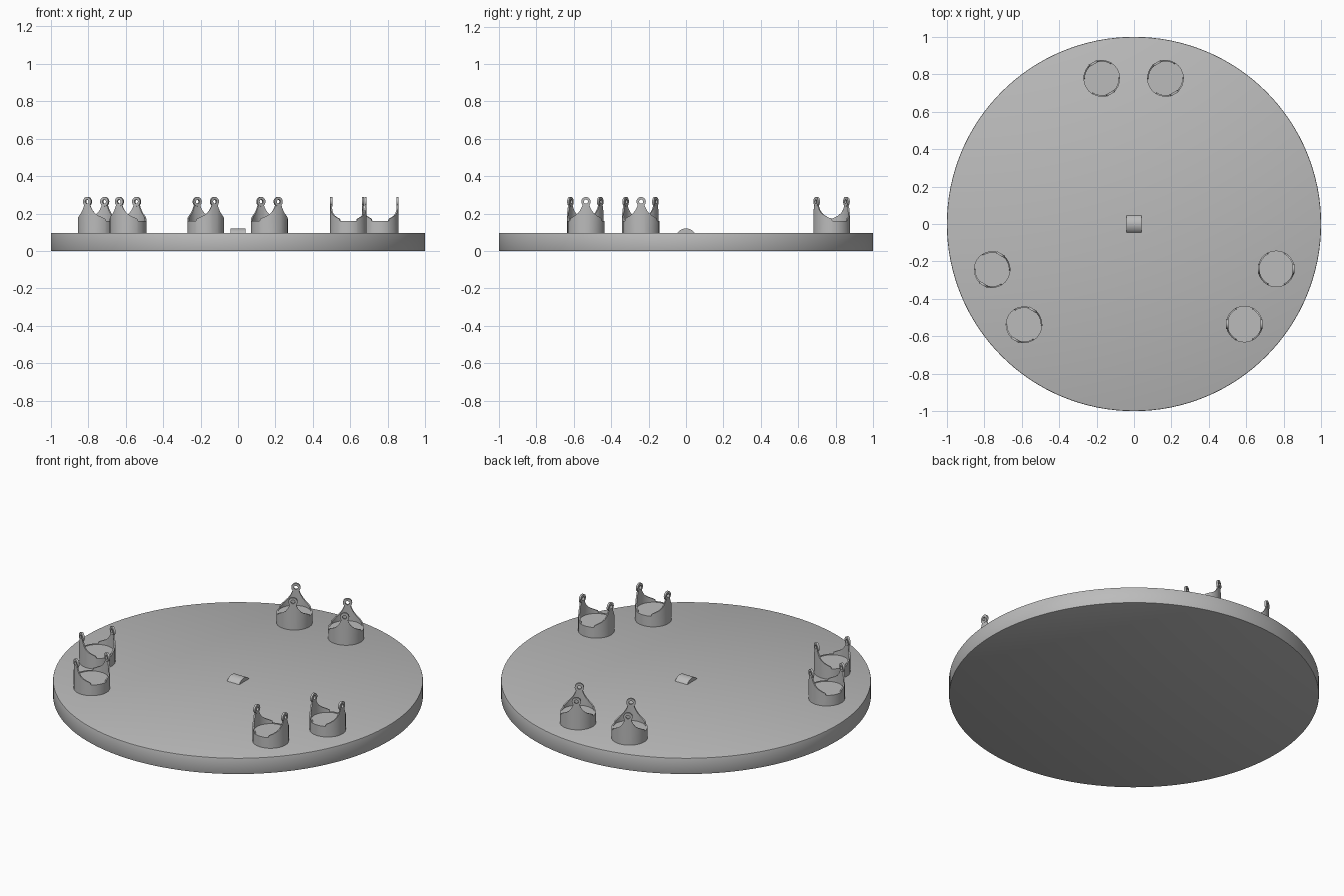
import bpy, bmesh
from math import sin, cos, pi, radians, asin, sqrt
from mathutils import Matrix, Vector

cube = bpy.data.objects.get("Cube")
if cube:
    bpy.data.objects.remove(cube, do_unlink=True)

TOP = 0.097       # upper face of the base disc
R = 0.098         # cup radius

grey = bpy.data.materials.new("plain grey")
grey.use_nodes = True
grey.diffuse_color = (0.5, 0.5, 0.5, 1)
grey.node_tree.nodes["Principled BSDF"].inputs["Base Color"].default_value = (0.5, 0.5, 0.5, 1)


def add_object(name, mesh):
    ob = bpy.data.objects.new(name, mesh)
    bpy.context.collection.objects.link(ob)
    return ob


def finish(name, bm):
    """Turn a bmesh into an object with smooth shading and sharp edges."""
    bmesh.ops.recalc_face_normals(bm, faces=bm.faces)
    mesh = bpy.data.meshes.new(name)
    bm.to_mesh(mesh)
    bm.free()
    mesh.materials.append(grey)
    ob = add_object(name, mesh)
    bpy.ops.object.select_all(action='DESELECT')
    ob.select_set(True)
    bpy.context.view_layer.objects.active = ob
    bpy.ops.object.shade_smooth_by_angle(angle=radians(30))
    return ob


def closed_band(bm, sections):
    """Join closed cross-sections into a closed loop."""
    rows = [[bm.verts.new(p) for p in s] for s in sections]
    for i, a in enumerate(rows):
        b = rows[(i + 1) % len(rows)]
        for j in range(len(a)):
            k = (j + 1) % len(a)
            bm.faces.new((a[j], a[k], b[k], b[j]))


def cylinder(bm, radius, z0, z1, sides):
    bmesh.ops.create_cone(bm, cap_ends=True, segments=sides, radius1=radius,
                          radius2=radius, depth=z1 - z0,
                          matrix=Matrix.Translation((0, 0, (z0 + z1) / 2)))


# Wall height against sideways distance from the ear
EAR = [(0, 0.246), (0.018, 0.246), (0.022, 0.235), (0.03, 0.219), (0.042, 0.203),
       (0.058, 0.19), (0.074, 0.18), (0.085, 0.172), (0.087, 0.16), (R, 0.16)]


def wall_height(s):
    for (s0, h0), (s1, h1) in zip(EAR, EAR[1:]):
        if s <= s1:
            return h0 + (h1 - h0) * (s - s0) / (s1 - s0)
    return EAR[-1][1]


# Base disc
bm = bmesh.new()
cylinder(bm, 1, 0, TOP, 128)
rims = [e for e in bm.edges if abs(e.verts[0].co.z - e.verts[1].co.z) < 1e-5]
bmesh.ops.bevel(bm, geom=rims, offset=0.005, segments=2, profile=0.5, affect='EDGES')
finish("base_disc", bm)

# Centre block with an arched top
bm = bmesh.new()
half, rise = 0.046, 0.024
arc_r = (half ** 2 + rise ** 2) / (2 * rise)
span = asin(half / arc_r)
arc = [span * (i / 8 - 1) for i in range(17)]
outline = [Vector((-0.04, arc_r * sin(a), TOP + rise - arc_r + arc_r * cos(a))) for a in arc]
face = bm.faces.new([bm.verts.new(p) for p in outline])
new = bmesh.ops.extrude_face_region(bm, geom=[face])["geom"]
bmesh.ops.translate(bm, vec=(0.08, 0, 0), verts=[v for v in new if isinstance(v, bmesh.types.BMVert)])
finish("centre_block", bm)

# Cup: solid floor, shaped wall, two eyelets
bm = bmesh.new()
cylinder(bm, R - 0.004, TOP - 0.005, 0.157, 64)
inner = R - 0.008
angles = []
for (s, _) in EAR[:-1]:
    angles.append(asin(s / R))
angles += [radians(75), radians(90)]
quarter = sorted(angles)
half_turn = quarter + [pi - a for a in reversed(quarter[1:-1])]
wall = []
for a in half_turn + [a + pi for a in half_turn]:
    h = wall_height(R * abs(sin(a)))
    c, s = cos(a), sin(a)
    wall.append([(R * c, R * s, TOP), (R * c, R * s, h),
                 (inner * c, inner * s, h), (inner * c, inner * s, TOP)])
closed_band(bm, wall)
for side in (-1, 1):
    ring = []
    for i in range(24):
        a = 2 * pi * i / 24
        ring.append([(side * u, r * cos(a), 0.264 + r * sin(a))
                     for u, r in ((R, 0.025), (R - 0.012, 0.025), (R - 0.012, 0.011), (R, 0.011))])
    closed_band(bm, ring)
first = finish("cup_1", bm)

# Three pairs of cups around the disc
count = 0
for turn in (0, 120, 240):
    spin = Matrix.Rotation(radians(turn), 4, 'Z')
    for place in ((0.76, -0.24, 0), (0.59, -0.535, 0)):
        count += 1
        cup = first if count == 1 else add_object(f"cup_{count}", first.data)
        cup.matrix_world = spin @ Matrix.Translation(place)
